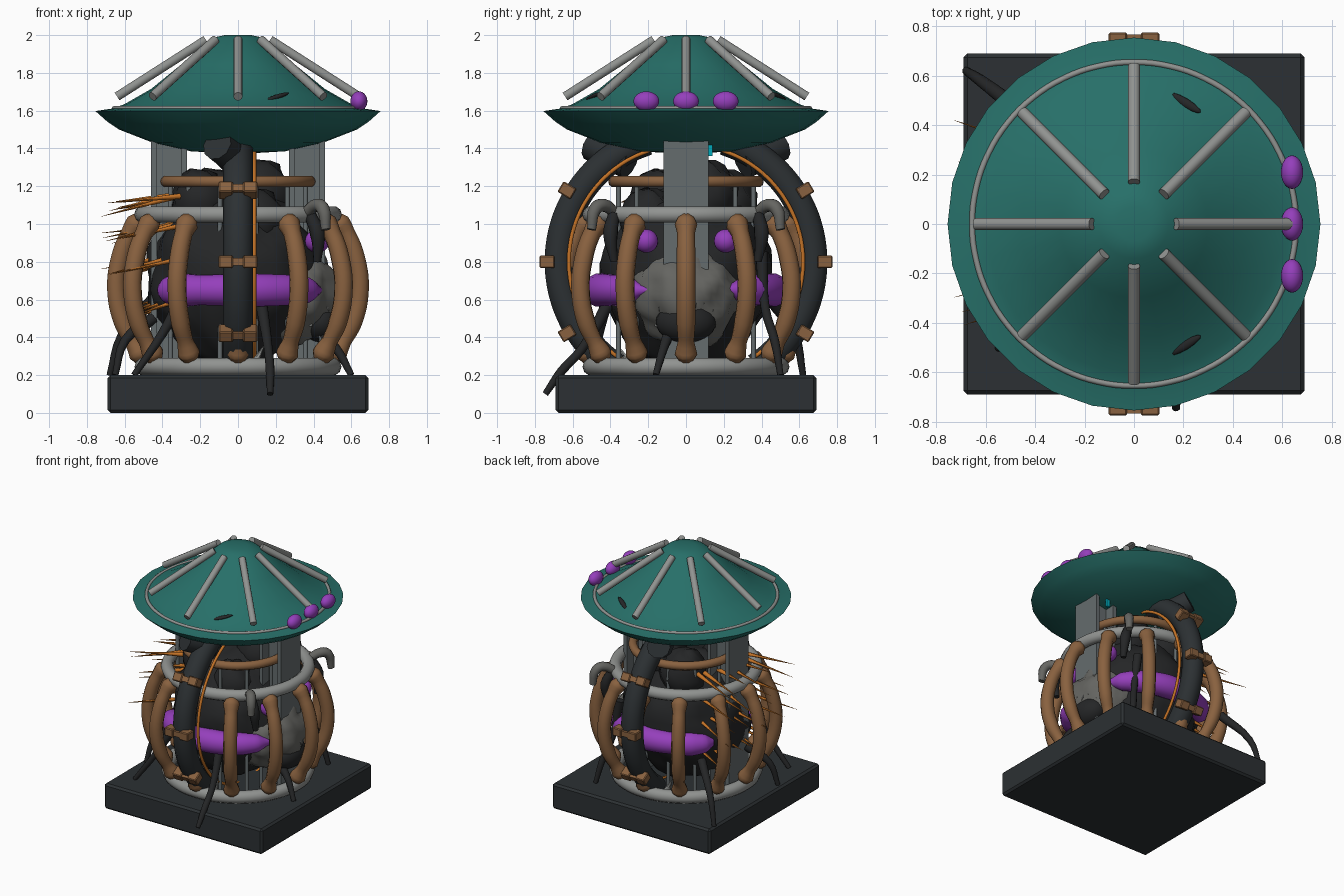
import bpy, bmesh, math, random
from math import sin, cos, pi, radians
from mathutils import Vector, noise

if "Cube" in bpy.data.objects:
    bpy.data.objects.remove(bpy.data.objects["Cube"])

random.seed(4)

def material(name, r, g, b):
    m = bpy.data.materials.new(name)
    m.diffuse_color = (r, g, b, 1)
    m.use_nodes = True
    m.node_tree.nodes["Principled BSDF"].inputs["Base Color"].default_value = m.diffuse_color
    return m

DARK = material("charcoal", .025, .03, .033)
BLACK = material("black_skin", .018, .019, .02)
TEAL = material("teal", .02, .16, .14)
BROWN = material("copper_brown", .25, .12, .05)
ORANGE = material("orange", .55, .17, .02)
PURPLE = material("purple", .3, .05, .5)
STEEL = material("steel", .13, .15, .155)
STONE = material("pale_grey", .28, .29, .28)
HIDE = material("grey_hide", .13, .13, .12)
CYAN = material("cyan", .0, .4, .5)

def from_bm(bm, name, mat, angle=40):
    me = bpy.data.meshes.new(name)
    bm.normal_update()
    bm.to_mesh(me)
    bm.free()
    ob = bpy.data.objects.new(name, me)
    bpy.context.collection.objects.link(ob)
    me.materials.append(mat)
    if angle:
        bpy.ops.object.select_all(action='DESELECT')
        ob.select_set(True)
        bpy.context.view_layer.objects.active = ob
        bpy.ops.object.shade_smooth_by_angle(angle=radians(angle))
    return ob

def box(name, loc, size, mat, bevel=0.0, rot=(0, 0, 0)):
    bm = bmesh.new()
    bmesh.ops.create_cube(bm, size=1)
    bmesh.ops.scale(bm, vec=size, verts=bm.verts)
    if bevel:
        bmesh.ops.bevel(bm, geom=bm.edges[:], offset=bevel, segments=1, affect='EDGES')
    ob = from_bm(bm, name, mat, 0)
    ob.location, ob.rotation_euler = loc, rot
    return ob

def ball(name, loc, radii, mat, lump=0.0, rot=(0, 0, 0), seg=24):
    bm = bmesh.new()
    bmesh.ops.create_uvsphere(bm, u_segments=seg, v_segments=seg // 2 + 2, radius=1)
    for v in bm.verts:
        if lump:
            v.co *= 1 + lump * noise.noise(v.co * 2.7)
        v.co = Vector([a * b for a, b in zip(v.co, radii)])
    ob = from_bm(bm, name, mat, 60)
    ob.location, ob.rotation_euler = loc, rot
    return ob

def tube(name, pts, r, mat, radii=None, cyclic=False, smooth=True, res=3):
    cu = bpy.data.curves.new(name, 'CURVE')
    cu.dimensions = '3D'
    cu.bevel_depth, cu.bevel_resolution, cu.use_fill_caps = r, res, True
    cu.resolution_u = 4
    sp = cu.splines.new('BEZIER')
    sp.bezier_points.add(len(pts) - 1)
    for i, (bp, p) in enumerate(zip(sp.bezier_points, pts)):
        bp.co = p
        bp.handle_left_type = bp.handle_right_type = 'AUTO' if smooth else 'VECTOR'
        bp.radius = radii[i] if radii else 1
    sp.use_cyclic_u = cyclic
    ob = bpy.data.objects.new(name, cu)
    bpy.context.collection.objects.link(ob)
    cu.materials.append(mat)
    return ob

def ring(name, r, z, thick, mat, n=16):
    return tube(name, [polar(r, 2 * pi * i / n, z) for i in range(n)], thick, mat, cyclic=True)

def polar(r, a, z):
    return (r * cos(a), r * sin(a), z)

def cone(name, base, tip, r, mat, seg=8):
    return tube(name, [base, tip], r, mat, [1, .03], smooth=False, res=1)

# Base slab and cage rings
box("base_slab", (0, 0, .1), (1.38, 1.38, .2), DARK, .015)
ring("lower_ring", .5, .245, .048, STONE)
ring("upper_ring", .505, 1.05, .045, STONE)
ring("inner_ring", .38, 1.225, .032, BROWN)

# Twelve bowed cage ribs with flared ends
rib = [(.5, .26, .6), (.52, .31, 1.2), (.56, .38, .85), (.61, .48, 1), (.645, .65, 1),
       (.625, .82, 1), (.575, .95, .95), (.54, 1.0, 1.2), (.5, 1.04, .7)]
for k in range(12):
    a = k * pi / 6
    tube("cage_rib", [polar(r, a, z) for r, z, w in rib], .05, BROWN, [w for r, z, w in rib])

# Steel I-beam columns and thin inner bars
for s in (-1, 1):
    box("column_outer_flange", (s * .445, 0, .83), (.03, .24, 1.26), STEEL)
    box("column_inner_flange", (s * .285, 0, .83), (.03, .24, 1.26), STEEL)
    box("column_web", (s * .365, 0, .83), (.15, .08, 1.26), STEEL)
box("column_lamp", (.36, .13, 1.39), (.03, .02, .06), CYAN)
for k in range(12):
    a = (k + .5) * pi / 6
    tube("inner_bar", [polar(.37, a, .2), polar(.37, a, 1.22)], .014, STEEL, res=1)

# Large curved pipes front and back, with clamps and cable
for s in (-1, 1):
    def arc(r, deg, x=0):
        return (x, s * r * cos(radians(deg)), .8 + r * sin(radians(deg)))
    tube("main_pipe", [arc(.672, d) for d in range(-56, 73, 8)], .08, DARK)
    tube("pipe_stub", [(0, s * .3, 1.32), (-.06, s * .42, 1.38), (-.11, s * .5, 1.42)], .085, DARK)
    tube("orange_cable", [arc(.62, d, .085) for d in range(-80, 73, 8)], .012, ORANGE, res=1)
    for d in (-31, 0, 31, 66):
        for x in (-.065, .065):
            box("pipe_clamp", arc(.735, d, x), (.075, .08, .065), BROWN, .006, (s * radians(d), 0, 0))
        box("clamp_bar", arc(.755, d), (.2, .025, .04), BROWN, 0, (s * radians(d), 0, 0))

# Roof: lathed shallow hat
profile = [(0, 2.0), (.07, 2.0), (.14, 1.985), (.3, 1.845), (.46, 1.715), (.6, 1.635), (.66, 1.612),
           (.755, 1.598), (.69, 1.54), (.63, 1.5), (.45, 1.43), (.25, 1.385), (0, 1.37)]
bm = bmesh.new()
vs = [bm.verts.new((r, 0, z)) for r, z in profile]
es = [bm.edges.new(p) for p in zip(vs, vs[1:])]
bmesh.ops.spin(bm, geom=vs + es, cent=(0, 0, 0), axis=(0, 0, 1), angle=2 * pi, steps=28)
bmesh.ops.remove_doubles(bm, verts=bm.verts, dist=.0005)
bmesh.ops.recalc_face_normals(bm, faces=bm.faces)
from_bm(bm, "roof", TEAL, 35)
ring("roof_rim_ring", .655, 1.613, .012, STONE, 28)
for k in range(8):
    a = k * pi / 4
    tube("roof_strut", [polar(.17, a, 1.975), polar(.64, a, 1.675)], .025, STONE, smooth=False)
for y in (-.21, 0, .21):
    ball("roof_bulb", (.64, y, 1.65), (.045, .068, .052), PURPLE)
for s in (-1, 1):
    ball("roof_slit", (.21, s * .49, 1.675), (.075, .018, .012), BLACK, 0, (0, radians(-15), -s * radians(32)), 12)

# Caged creature: body, back humps and head
ball("creature_body", (-.02, 0, .72), (.46, .45, .48), BLACK, .1, seg=40)
for x, y, z, r in ((-.2, -.15, 1.12, .15), (.12, .1, 1.15, .17), (-.12, .2, 1.1, .17), (.1, -.2, 1.02, .15)):
    ball("creature_hump", (x, y, z), (r, r, r * 1.1), BLACK, .2, seg=16)
ball("creature_head", (.26, 0, .63), (.28, .29, .28), HIDE, .14, seg=40)
ball("creature_mouth", (.44, 0, .48), (.11, .16, .11), BLACK)
for i in range(9):
    t = (i - 4) / 4
    x, y = .53 - .12 * t * t, .19 * t
    cone("upper_tooth", (x - .02, y, .645), (x + .02, y, .645 - .07 - .04 * (i % 2)), .018, STONE)
    cone("lower_tooth", (x - .03, y * .8, .41 + .05 * t * t), (x, y * .8, .49 + .05 * t * t), .014, STONE)

# Paired eyes, side stripes and ring-gripping claws
for s in (-1, 1):
    ball("creature_eye", (.42, s * .21, .91), (.065, .062, .062), PURPLE)
    degs = [25, 31, 40, 52, 66, 82, 98, 114, 128, 140, 148]
    tube("side_stripe", [(.48 * cos(radians(d)), s * .46 * sin(radians(d)), .65) for d in degs], .09,
         PURPLE, [.15, .35, .75, .9, .95, 1, .95, .9, 1, .8, .3], res=5)
    tube("claw", [(.34, s * .36, 1.04), (.42, s * .44, 1.1), (.45, s * .48, 1.08), (.465, s * .5, .97)],
         .035, HIDE, [.8, 1, 1, .7])
    tube("claw_finger", [(.38, s * .38, 1.05), (.42, s * .4, .95), (.42, s * .38, .8)], .04, BLACK, [.8, 1, .5])

# Trailing tentacles
for pts in ([(.12, -.4, .6), (.16, -.55, .34), (.17, -.66, .22), (.17, -.745, .1)],
            [(.4, -.08, .45), (.52, -.12, .34), (.6, -.16, .2)],
            [(-.3, -.42, .6), (-.4, -.46, .42), (-.55, -.5, .2)],
            [(-.45, .45, .6), (-.62, .58, .4), (-.68, .62, .2)],
            [(.3, .4, .85), (.35, .42, .55), (.4, .47, .38), (.44, .5, .2)],
            [(-.45, -.1, .5), (-.6, -.18, .38), (-.65, -.22, .2)]):
    tube("tentacle", pts, .024, BLACK, [1.4] + [1] * (len(pts) - 2) + [.7])

# Orange quills on the tail side
for k in range(7):
    a = radians(135 + 15 * k)
    for z in (.58, .8, .97, 1.12):
        a2 = a + random.uniform(-.1, .1)
        length = random.uniform(.6, .74) if z > .7 else .56
        cone("quill", polar(.36, a2, z + .03), (-length, length * sin(a2) * .8, z - .05 + random.uniform(-.04, .05)), .018, ORANGE)

# Bone shards on the floor
for k in range(10):
    a = random.uniform(0, 2 * pi)
    cone("bone_shard", polar(.4, a, .22), polar(.46, a + .15, .36), .03, STONE)
